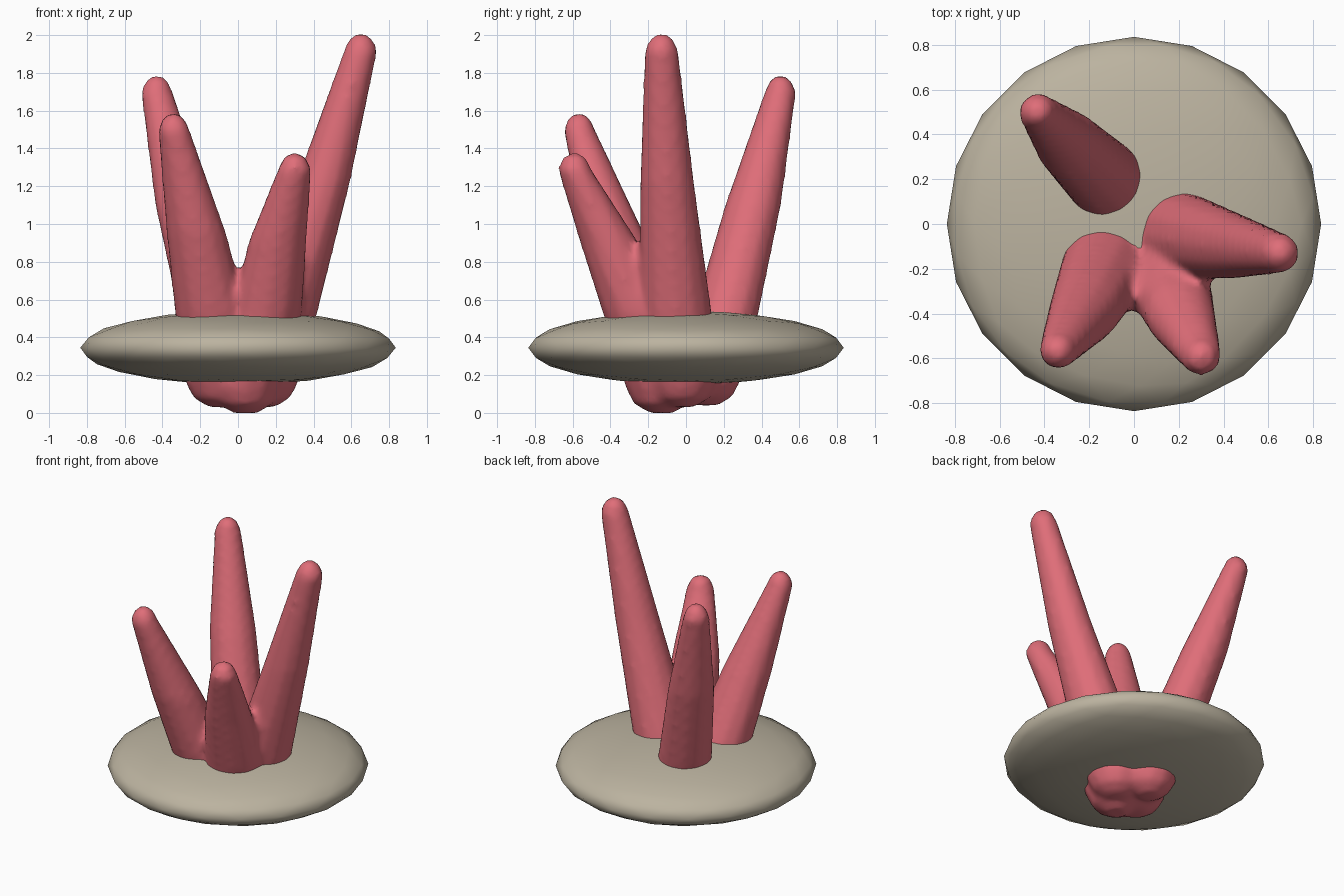
import bpy, bmesh
from math import cos, sin, pi

cube = bpy.data.objects.get("Cube")
if cube:
    bpy.data.objects.remove(cube, do_unlink=True)


def material(name, color):
    m = bpy.data.materials.new(name)
    m.diffuse_color = (*color, 1)
    m.use_nodes = True
    bsdf = m.node_tree.nodes["Principled BSDF"]
    bsdf.inputs["Base Color"].default_value = (*color, 1)
    bsdf.inputs["Roughness"].default_value = 0.7
    return m


def make_object(name, bm, mat):
    bmesh.ops.recalc_face_normals(bm, faces=bm.faces)
    mesh = bpy.data.meshes.new(name)
    bm.to_mesh(mesh)
    bm.free()
    mesh.materials.append(mat)
    mesh.shade_smooth()
    obj = bpy.data.objects.new(name, mesh)
    bpy.context.collection.objects.link(obj)
    return obj


def loft(bm, rings, sides=12):
    """Closed tube through horizontal rings (x, y, z, radius)."""
    loops = []
    for x, y, z, r in rings:
        loops.append([bm.verts.new((x + r * cos(2 * pi * i / sides),
                                    y + r * sin(2 * pi * i / sides), z))
                      for i in range(sides)])
    for a, b in zip(loops, loops[1:]):
        for i in range(sides):
            j = (i + 1) % sides
            bm.faces.new((a[i], a[j], b[j], b[i]))
    bm.faces.new(loops[0][::-1])
    bm.faces.new(loops[-1])


def horn(bm, root, base, middle, tip):
    """Round root under the disc, swelling at the base, tapering to a blunt tip."""
    x, y, z, r = root
    rings = [(x, y, z, 0.35 * r), (x, y, z + 0.05, 0.78 * r), (x, y, z + 0.13, r)]
    rings += [base, middle]
    x, y, z, r = tip
    rings += [(x, y, z - 0.08, r), (x, y, z - 0.02, 0.7 * r), (x, y, z + 0.005, 0.3 * r)]
    loft(bm, rings)


pink = material("coral pink", (0.74, 0.155, 0.19))
beige = material("warm beige", (0.50, 0.45, 0.35))

# Flattened disc
bm = bmesh.new()
bmesh.ops.create_icosphere(bm, subdivisions=3, radius=1)
for v in bm.verts:
    v.co.x *= 0.835
    v.co.y *= 0.835
    v.co.z = 0.345 + 0.195 * v.co.z
make_object("disc", bm, beige)

# Four horns melted into one body
bm = bmesh.new()
horn(bm, (0.13, -0.02, 0.03, 0.19), (0.225, -0.055, 0.52, 0.195),
     (0.45, -0.10, 1.22, 0.145), (0.65, -0.13, 2.0, 0.09))
horn(bm, (-0.03, 0.11, 0.04, 0.18), (-0.14, 0.21, 0.52, 0.175),
     (-0.29, 0.355, 1.10, 0.15), (-0.43, 0.50, 1.78, 0.085))
horn(bm, (-0.09, -0.09, 0.03, 0.19), (-0.14, -0.22, 0.52, 0.195),
     (-0.22, -0.38, 0.95, 0.16), (-0.34, -0.565, 1.58, 0.085))
horn(bm, (0.04, -0.13, 0.0, 0.19), (0.15, -0.25, 0.52, 0.19),
     (0.21, -0.41, 0.91, 0.155), (0.30, -0.59, 1.37, 0.09))
horns = make_object("horns", bm, pink)
melt = horns.modifiers.new("melt", "REMESH")
melt.mode = "VOXEL"
melt.voxel_size = 0.025
melt.use_smooth_shade = True
soften = horns.modifiers.new("soften", "SMOOTH")
soften.factor = 0.5
soften.iterations = 4
